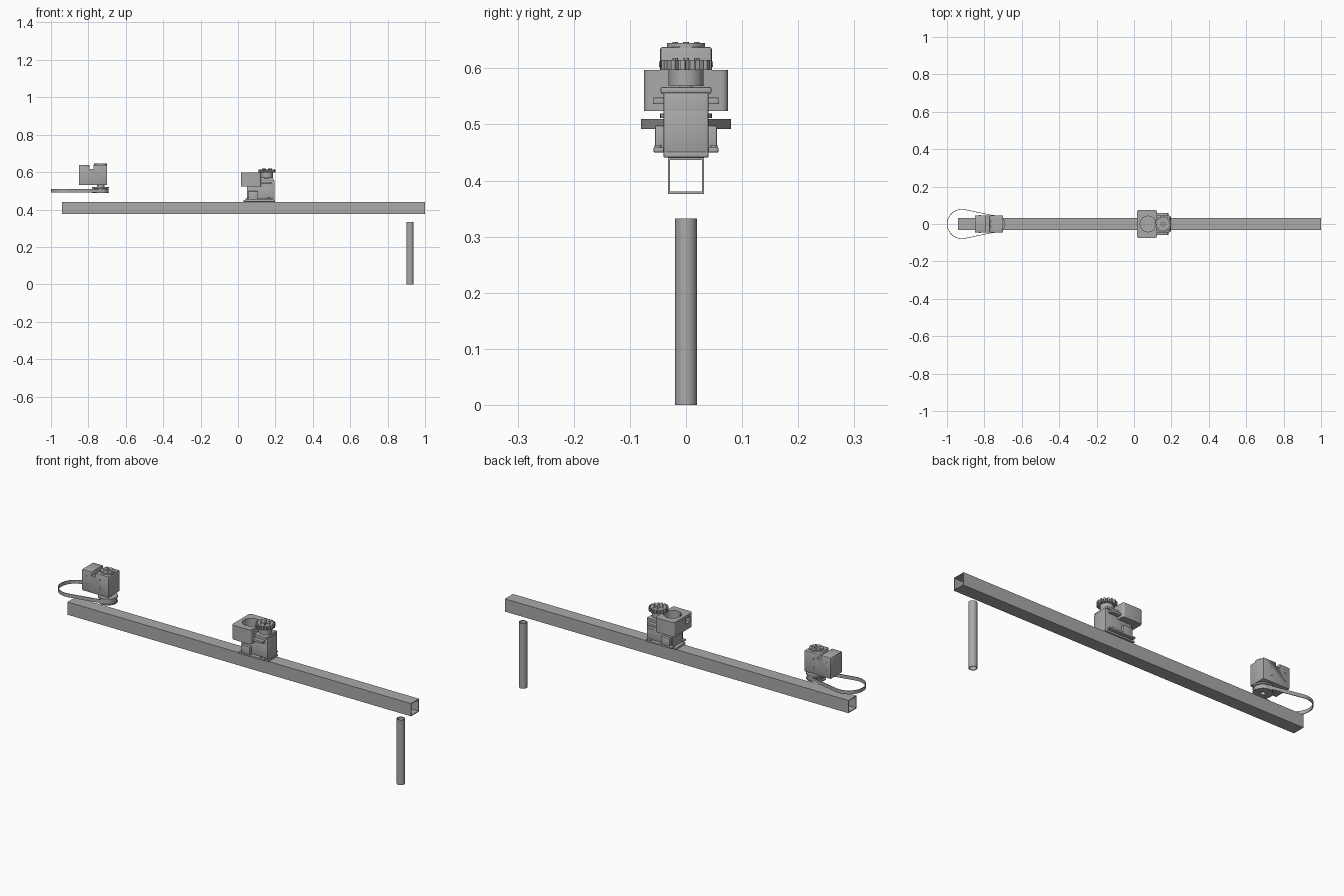
import bpy, bmesh, math
from mathutils import Matrix, Vector

cube = bpy.data.objects.get("Cube")
if cube:
    bpy.data.objects.remove(cube, do_unlink=True)

grey = bpy.data.materials.new("plain grey")
grey.use_nodes = True
grey.diffuse_color = (0.4, 0.4, 0.4, 1)
grey.node_tree.nodes["Principled BSDF"].inputs["Base Color"].default_value = (0.4, 0.4, 0.4, 1)


def finish(name, bm):
    bmesh.ops.recalc_face_normals(bm, faces=bm.faces)
    mesh = bpy.data.meshes.new(name)
    bm.to_mesh(mesh)
    bm.free()
    mesh.materials.append(grey)
    ob = bpy.data.objects.new(name, mesh)
    bpy.context.scene.collection.objects.link(ob)
    bpy.ops.object.select_all(action='DESELECT')
    ob.select_set(True)
    bpy.context.view_layer.objects.active = ob
    bpy.ops.object.shade_smooth_by_angle(angle=math.radians(30))
    return ob


def box(name, x, y, z, bevel=0.0, upright=False):
    bm = bmesh.new()
    bmesh.ops.create_cube(bm, size=1)
    for v in bm.verts:
        v.co = [a + (b - a) * (c + 0.5) for c, (a, b) in zip(v.co, (x, y, z))]
    if bevel:
        edges = [e for e in bm.edges if not upright
                 or abs(e.verts[0].co.z - e.verts[1].co.z) > 0.001]
        bmesh.ops.bevel(bm, geom=edges, offset=bevel, segments=4 if upright else 2,
                        profile=0.5, affect='EDGES')
    return finish(name, bm)


def loft(name, outline, z, hole=None):
    """Upright solid from an outline, with an optional matching inner outline."""
    bm = bmesh.new()
    n = len(outline)

    def ring(pts, h):
        return [bm.verts.new((p[0], p[1], h)) for p in pts]

    def wall(a, b):
        for i in range(n):
            j = (i + 1) % n
            bm.faces.new((a[i], a[j], b[j], b[i]))
    low, high = ring(outline, z[0]), ring(outline, z[1])
    wall(low, high)
    if hole:
        hole_low, hole_high = ring(hole, z[0]), ring(hole, z[1])
        wall(hole_low, hole_high)
        wall(low, hole_low)
        wall(high, hole_high)
    else:
        bm.faces.new(low)
        bm.faces.new(high)
    return finish(name, bm)


def circle(cx, r, n=40, cy=0.0):
    return [(cx + r * math.cos(2 * math.pi * i / n),
             cy + r * math.sin(2 * math.pi * i / n)) for i in range(n)]


def disc(name, cx, r, z, hole=None, cy=0.0, n=40):
    return loft(name, circle(cx, r, n, cy), z, circle(cx, hole, n, cy) if hole else None)


def toothed(cx, root, tip, teeth):
    pts = []
    for i in range(teeth):
        for f, r in ((0.0, root), (0.28, root), (0.4, tip), (0.88, tip)):
            a = 2 * math.pi * (i + f) / teeth
            pts.append((cx + r * math.cos(a), r * math.sin(a)))
    return pts


def cut(target, cutter):
    mod = target.modifiers.new("cut", 'BOOLEAN')
    mod.object = cutter
    mod.solver = 'EXACT'
    bpy.context.view_layer.objects.active = target
    bpy.ops.object.modifier_apply(modifier=mod.name)
    bpy.data.objects.remove(cutter, do_unlink=True)


# Hollow square beam, built upright and laid along x
def square(h):
    return [(-h, -h), (h, -h), (h, h), (-h, h)]


beam = loft("beam", square(0.0325), (-0.94, 1.0), square(0.0285))
beam.data.transform(Matrix.Translation((0, 0, 0.4085)) @ Matrix.Rotation(math.pi / 2, 4, 'Y'))

# Hollow leg
disc("leg_tube", 0.92, 0.0195, (0, 0.332), 0.0165)

# Drive motor with a notch across its top
motor = box("drive_motor", (-0.85, -0.70), (-0.046, 0.046), (0.53, 0.638), 0.004)
cut(motor, box("notch_cutter", (-0.795, -0.772), (-0.06, 0.06), (0.617, 0.7)))
PULLEY = -0.735
disc("motor_cap", PULLEY, 0.034, (0.63, 0.645), 0.010)
for i in range(6):
    a = i * math.pi / 3
    disc("cap_screw", PULLEY + 0.022 * math.cos(a), 0.005, (0.645, 0.647),
         cy=0.022 * math.sin(a), n=12)
for side in (-1, 1):
    for x in (-0.825, -0.75):
        for z in (0.565, 0.607):
            screw = disc("side_screw", 0, 0.005, (-0.002, 0.002), n=12)
            screw.data.transform(Matrix.Translation((x, side * 0.046, z))
                                 @ Matrix.Rotation(math.pi / 2, 4, 'X'))

# Pulley under the drive motor
disc("pulley_shaft", PULLEY, 0.02, (0.51, 0.535))
disc("pulley_upper_flange", PULLEY, 0.046, (0.511, 0.519))
loft("pulley_teeth", toothed(PULLEY, 0.034, 0.038, 20), (0.492, 0.511), circle(PULLEY, 0.012, 80))
disc("pulley_lower_flange", PULLEY, 0.046, (0.487, 0.492), 0.012)


# Belt: large free loop joined by tangents to the pulley
def belt_outline(shrink):
    big, small, far = 0.08 - shrink, 0.042 - shrink, -0.92
    tilt = math.acos((big - small) / (PULLEY - far))
    pts = []
    for i in range(33):
        a = tilt + (2 * math.pi - 2 * tilt) * i / 32
        pts.append((far + big * math.cos(a), big * math.sin(a)))
    for i in range(17):
        a = -tilt + 2 * tilt * i / 16
        pts.append((PULLEY + small * math.cos(a), small * math.sin(a)))
    return pts


loft("belt", belt_outline(0), (0.492, 0.510), belt_outline(0.003))

# Carriage motor standing on the beam
GEAR = 0.155
box("carriage_base", (0.03, 0.198), (-0.04, 0.04), (0.441, 0.451), 0.002)
box("carriage_motor_lower", (0.047, 0.195), (-0.040, 0.040), (0.449, 0.527), 0.003)
box("carriage_motor_upper", (0.117, 0.195), (-0.040, 0.040), (0.50, 0.557), 0.003)
box("carriage_motor_top", (0.117, 0.19), (-0.045, 0.045), (0.555, 0.567), 0.003)
for side in (-1, 1):
    def span(a, b):
        return tuple(sorted((side * a, side * b)))
    box("side_block", (0.055, 0.105), span(0.035, 0.055), (0.451, 0.498), 0.002)
    box("foot_tab", (0.04, 0.185), span(0.035, 0.058), (0.450, 0.459), 0.002)
    box("upper_tab", (0.118, 0.18), span(0.035, 0.059), (0.536, 0.548), 0.002)
    for x in (0.06, 0.165):
        disc("foot_bolt", x, 0.006, (0.457, 0.463), cy=side * 0.05, n=12)

# Holder with a round opening and a small window in its outer wall
holder = box("holder", (0.015, 0.124), (-0.075, 0.075), (0.524, 0.597), 0.012, True)
cut(holder, disc("bore_cutter", 0.075, 0.042, (0.535, 0.7), n=48))
cut(holder, box("window_cutter", (0.0, 0.06), (-0.055, -0.02), (0.555, 0.582)))

# Output hub and gear
disc("gear_shaft", GEAR, 0.012, (0.56, 0.60))
disc("gear_hub", GEAR, 0.031, (0.568, 0.60))
loft("gear", toothed(GEAR, 0.036, 0.046, 16), (0.597, 0.615), circle(GEAR, 0.010, 64))
for i in range(6):
    a = i * math.pi / 3
    disc("gear_bolt", GEAR + 0.022 * math.cos(a), 0.005, (0.612, 0.618),
         cy=0.022 * math.sin(a), n=12)
